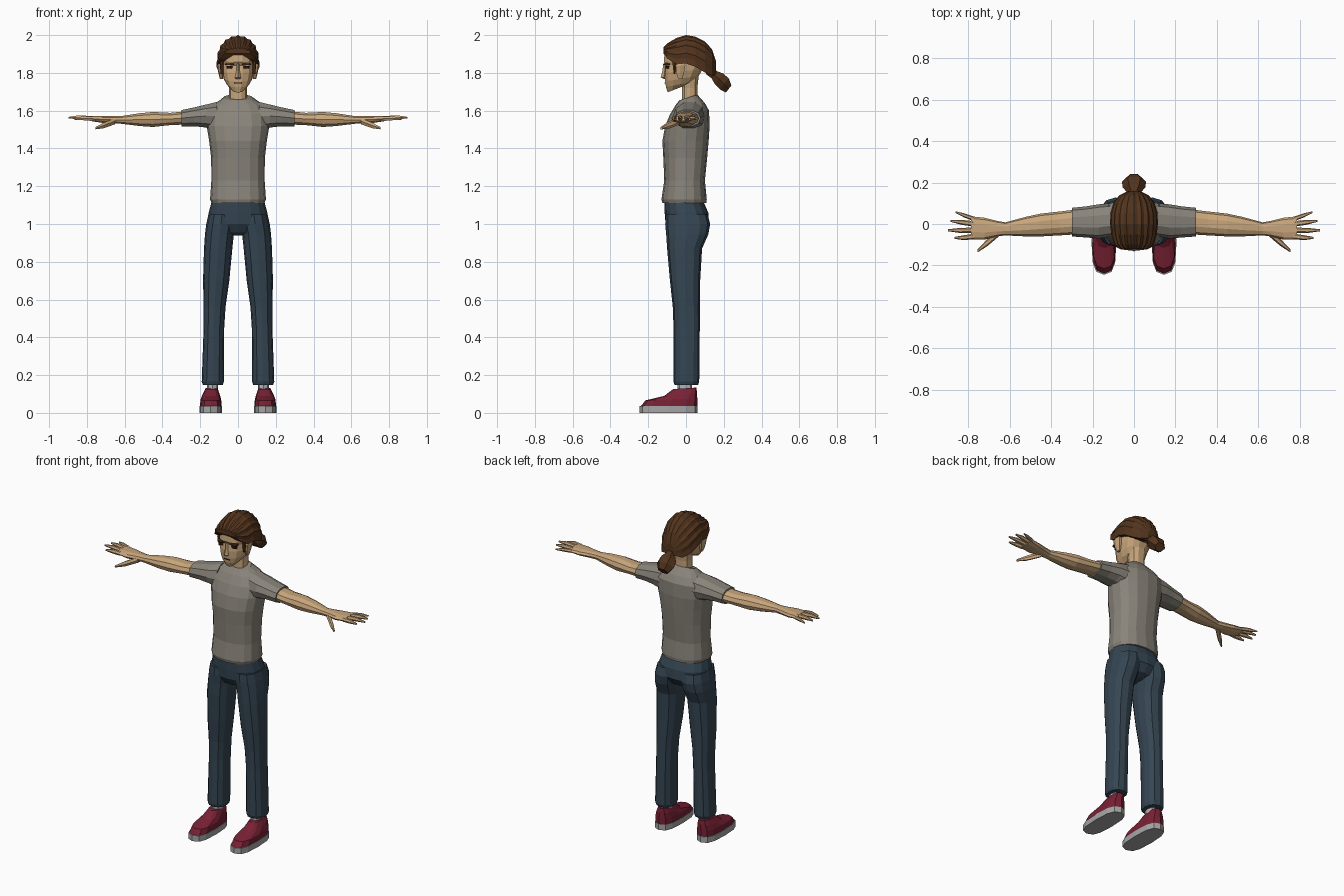
import bpy, bmesh
from math import cos, sin, pi
from mathutils import Vector as V


def mat(name, rgb):
    m = bpy.data.materials.new(name)
    m.diffuse_color = (*rgb, 1)
    return m


SKIN = mat("skin", (0.58, 0.38, 0.20))
HAIR = mat("hair", (0.085, 0.034, 0.012))
SHIRT = mat("shirt", (0.25, 0.23, 0.195))
DENIM = mat("denim", (0.035, 0.06, 0.085))
RED = mat("red", (0.19, 0.015, 0.035))
RUBBER = mat("rubber", (0.38, 0.38, 0.38))
SOCK = mat("sock", (0.45, 0.45, 0.45))
DARK = mat("dark", (0.02, 0.01, 0.006))


def skin_rings(name, rings, material, mirror=False):
    """Bridge equal point rings into a closed flat-shaded mesh."""
    bm = bmesh.new()
    vs = [[bm.verts.new(p) for p in r] for r in rings]
    n = len(vs[0])
    for a, b in zip(vs, vs[1:]):
        for i in range(n):
            j = (i + 1) % n
            bm.faces.new((a[i], a[j], b[j], b[i]))
    bm.faces.new(vs[0][::-1])
    bm.faces.new(vs[-1])
    bmesh.ops.recalc_face_normals(bm, faces=bm.faces)
    me = bpy.data.meshes.new(name)
    bm.to_mesh(me)
    bm.free()
    ob = bpy.data.objects.new(name, me)
    bpy.context.collection.objects.link(ob)
    me.materials.append(material)
    if mirror:
        ob.modifiers.new("mirror", "MIRROR").use_mirror_merge = False
    return ob


def ring(c, u, v, n=12, p=0.85, dent=1.0):
    """Rounded-square ring round c with half axes u and v."""
    def f(a):
        return abs(a) ** p * (1 if a >= 0 else -1)
    out = []
    for i in range(n):
        t = 2 * pi * i / n
        k = dent if i % 2 else 1
        out.append(V(c) + k * (V(u) * f(cos(t)) + V(v) * f(sin(t))))
    return out


def upright(name, rows, material, mirror=False, n=12, p=0.85):
    """Rows: front y, front z, back y, back z, x centre, half width."""
    skin_rings(name, [ring((x, (yf + yb) / 2, (zf + zb) / 2), (w, 0, 0),
                           (0, (yb - yf) / 2, (zb - zf) / 2), n, p)
                      for yf, zf, yb, zb, x, w in rows], material, mirror)


def sideways(name, rows, material, n=10, p=0.9):
    """Rows: x, low y, high y, low z, high z; mirrored to both sides."""
    skin_rings(name, [ring((x, (a + b) / 2, (c + d) / 2), (0, (b - a) / 2, 0),
                           (0, 0, (d - c) / 2), n, p)
                      for x, a, b, c, d in rows], material, True)


# Shirt body and sleeves
upright("shirt", [(yf, zf, yb, zb, 0, w) for yf, zf, yb, zb, w in (
    (-.125, 1.11, .108, 1.11, .140), (-.13, 1.13, .11, 1.13, .148),
    (-.115, 1.23, .10, 1.23, .141), (-.12, 1.35, .112, 1.35, .142),
    (-.125, 1.44, .12, 1.44, .153), (-.11, 1.52, .125, 1.52, .166),
    (-.085, 1.58, .122, 1.60, .163), (-.055, 1.63, .10, 1.64, .128),
    (-.035, 1.655, .06, 1.685, .075))], SHIRT, n=16)
sideways("sleeves", [(.11, -.06, .10, 1.49, 1.65), (.17, -.07, .095, 1.508, 1.635),
                     (.23, -.065, .085, 1.515, 1.62), (.30, -.06, .078, 1.515, 1.605)], SHIRT)

# Arms with palms
sideways("arms", [(.28, -.05, .07, 1.525, 1.598), (.36, -.055, .06, 1.522, 1.59),
                  (.45, -.06, .05, 1.512, 1.595), (.52, -.06, .035, 1.517, 1.588),
                  (.62, -.055, .008, 1.53, 1.572), (.66, -.06, .015, 1.532, 1.572),
                  (.72, -.075, .03, 1.535, 1.572), (.785, -.075, .037, 1.545, 1.572)], SKIN)

# Fingers and thumbs: base, knuckle, tip, radius
fingers = {
    "index": ((.77, -.06, 1.557), (.82, -.066, 1.56), (.865, -.067, 1.556), .012),
    "middle": ((.77, -.03, 1.559), (.84, -.031, 1.565), (.897, -.03, 1.563), .012),
    "ring": ((.77, 0, 1.559), (.83, .008, 1.564), (.885, .015, 1.563), .012),
    "little": ((.77, .024, 1.558), (.82, .042, 1.56), (.86, .057, 1.558), .010),
    "thumb": ((.65, -.04, 1.545), (.71, -.092, 1.522), (.755, -.13, 1.507), .017)}
for name, (a, b, c, r) in fingers.items():
    sideways(name + "_fingers", [(x, y - k * r, y + k * r, z - k * r, z + k * r)
             for (x, y, z), k in ((a, 1.1), (b, 1), (c, .4))], SKIN, n=6)

# Jeans: hips and legs
upright("jeans_hips", [(yf, z, yb, z, 0, w) for yf, yb, z, w in (
    (-.115, .09, 1.125, .138), (-.113, .118, 1.06, .155), (-.108, .122, 1.0, .160),
    (-.08, .09, .955, .10), (-.05, .05, .94, .03))], DENIM, n=16)
upright("jeans_legs", [(yf, z, yb, z, (a + b) / 2, (b - a) / 2) for yf, yb, z, a, b in (
    (-.108, .115, 1.05, .012, .157), (-.11, .128, 1.0, .012, .168),
    (-.105, .118, .945, .022, .175), (-.10, .085, .87, .03, .18),
    (-.085, .075, .70, .046, .185), (-.07, .073, .56, .066, .182),
    (-.066, .073, .45, .073, .182), (-.066, .07, .165, .075, .192),
    (-.06, .064, .148, .08, .186))], DENIM, True)

# Socks, shoes and soles
upright("socks", [(-.045, z, .033, z, .134, .029) for z in (.09, .16)], SOCK, True, 8)
upright("shoes", [(-.24, .034, .06, .034, .144, .057), (-.215, .066, .06, .075, .144, .055),
                  (-.115, .09, .058, .108, .142, .045), (-.068, .126, .055, .134, .14, .032)],
        RED, True, 12, .7)
upright("soles", [(-.245, z, .062, z, .145, .06) for z in (0, .036)], RUBBER, True, 12, .7)

# Neck and head
upright("neck", [(-.022, 1.63, .062, 1.63, 0, .05), (-.022, 1.72, .062, 1.72, 0, .047),
                 (-.03, 1.79, .07, 1.79, 0, .055)], SKIN, n=10)
upright("head", [(yf, zf, yb, zb, 0, w) for yf, zf, yb, zb, w in (
    (-.098, 1.697, .0, 1.735, .034), (-.108, 1.725, .05, 1.755, .06),
    (-.112, 1.755, .07, 1.785, .077), (-.113, 1.80, .09, 1.82, .087),
    (-.108, 1.84, .11, 1.85, .088), (-.12, 1.858, .115, 1.87, .089),
    (-.114, 1.92, .11, 1.925, .086), (-.05, 1.965, .08, 1.965, .055))], SKIN, n=14)
upright("nose", [(-.118, 1.768, -.10, 1.768, 0, .014), (-.134, 1.776, -.10, 1.776, 0, .016),
                 (-.125, 1.81, -.10, 1.81, 0, .009), (-.12, 1.85, -.10, 1.85, 0, .007)], SKIN, n=4, p=1)
upright("mouth", [(-.1145, z, -.10, z, 0, .022) for z in (1.744, 1.748)], DARK, n=8)
upright("ears", [(-.042, 1.768, -.018, 1.768, .088, .008), (-.055, 1.80, -.008, 1.80, .092, .012),
                 (-.058, 1.84, .0, 1.84, .097, .015), (-.045, 1.86, -.008, 1.86, .096, .010)], SKIN, True, 6)

# Eyes, brows and sideburns
upright("eyes", [(-.108, z, -.08, z, .043, .018) for z in (1.822, 1.837)], DARK, True, 8)
upright("brows", [(-.118, z, -.08, z, .043, .027) for z in (1.843, 1.851)], HAIR, True, 8)
upright("sideburns", [(-.066, 1.795, -.055, 1.795, .084, .008),
                      (-.078, 1.89, -.04, 1.89, .088, .011)], HAIR, True, 6)

# Swept-back hair: grooved arches from brow to nape
arches = []
for y, w, zb, zt in ((-.12, .07, 1.902, 1.935), (-.098, .096, 1.875, 1.957),
                     (-.05, .110, 1.845, 1.985), (0, .115, 1.85, 2.0),
                     (.05, .114, 1.832, 1.992), (.10, .10, 1.802, 1.966),
                     (.138, .072, 1.785, 1.925), (.158, .03, 1.795, 1.865)):
    arch = []
    for i in range(21):
        t = pi * i / 20
        k = 0.94 if i % 2 else 1.0
        arch.append(V((k * w * cos(t), y, zb + (zt - zb) * sin(t) ** .85 - (1 - k) * .12 * sin(t))))
    arches.append(arch)
skin_rings("hair", arches, HAIR)

# Ponytail
skin_rings("ponytail", [ring((0, y, z), (w, 0, 0), (0, .6 * h, .78 * h), 12, 1, .86)
           for y, z, w, h in ((.12, 1.815, .035, .03), (.15, 1.79, .03, .028),
                              (.175, 1.768, .054, .042), (.203, 1.742, .058, .044),
                              (.226, 1.715, .035, .028))], HAIR)
